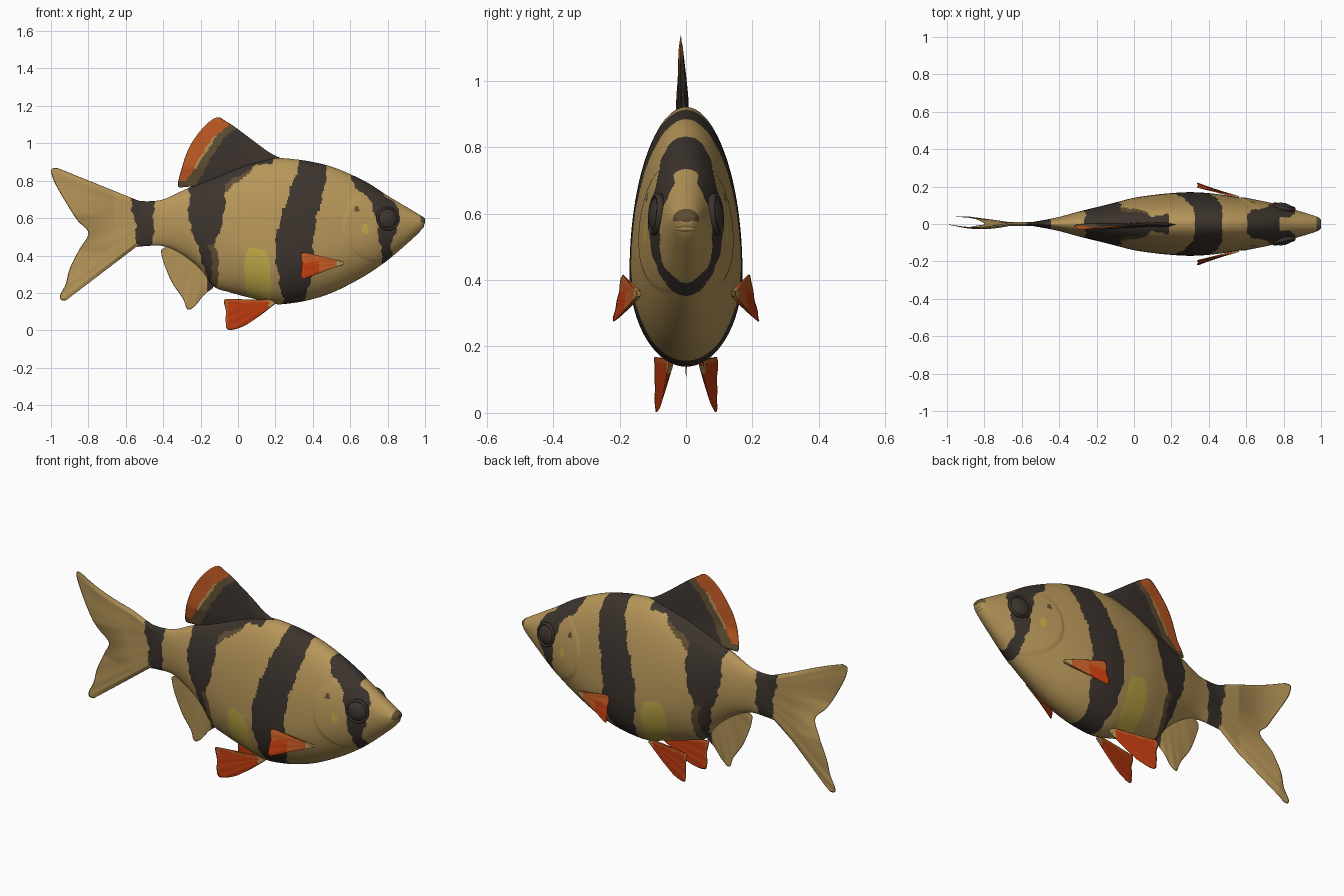
import bpy, bmesh, math
from mathutils import Vector

if "Cube" in bpy.data.objects:
    bpy.data.objects.remove(bpy.data.objects["Cube"])

COLOURS = {
    "tan": (0.47, 0.305, 0.10), "dark stripe": (0.045, 0.034, 0.027),
    "brown": (0.12, 0.078, 0.033), "yellow": (0.55, 0.42, 0.065),
    "red": (0.54, 0.045, 0.005), "orange": (0.54, 0.105, 0.018),
}
TAN, DARK, BROWN, YELLOW, RED, ORANGE = range(6)
MATS = []
for name, rgb in COLOURS.items():
    m = bpy.data.materials.new(name)
    m.diffuse_color = (*rgb, 1)
    m.use_nodes = True
    m.node_tree.nodes["Principled BSDF"].inputs["Base Color"].default_value = m.diffuse_color
    MATS.append(m)


def clamp(t):
    return max(0, min(1, t))


def curve(table, x):
    """Smooth curve through (x, value) points sorted by x."""
    if x <= table[0][0]:
        return table[0][1]
    if x >= table[-1][0]:
        return table[-1][1]
    i = max(k for k in range(len(table) - 1) if table[k][0] <= x)

    def slope(k):
        a, b = table[max(k - 1, 0)], table[min(k + 1, len(table) - 1)]
        return (b[1] - a[1]) / (b[0] - a[0])
    (x0, y0), (x1, y1) = table[i], table[i + 1]
    h = x1 - x0
    t = (x - x0) / h
    return ((2*t**3 - 3*t*t + 1) * y0 + (t**3 - 2*t*t + t) * h * slope(i)
            + (3*t*t - 2*t**3) * y1 + (t**3 - t*t) * h * slope(i + 1))


def along(points, u):
    """Point at fraction u of a smooth path of (x, z) points."""
    n = len(points) - 1
    return [curve([(k / n, p[a]) for k, p in enumerate(points)], u) for a in (0, 1)]


def finish(bm, name):
    bmesh.ops.remove_doubles(bm, verts=bm.verts, dist=1e-5)
    bmesh.ops.recalc_face_normals(bm, faces=bm.faces)
    me = bpy.data.meshes.new(name)
    bm.to_mesh(me)
    bm.free()
    for m in MATS:
        me.materials.append(m)
    for p in me.polygons:
        p.use_smooth = True
    ob = bpy.data.objects.new(name, me)
    bpy.context.collection.objects.link(ob)
    return ob


# ---- body profile tables, by x ----
TOP = [(-.66, .69), (-.6, .70), (-.55, .695), (-.48, .69), (-.4, .70), (-.3, .745), (-.2, .79),
       (-.1, .83), (0, .87), (.1, .90), (.2, .92), (.3, .915), (.4, .90), (.5, .875), (.6, .835),
       (.7, .785), (.8, .72), (.9, .66), (.97, .618), (.99, .606), (1, .598)]
BOTTOM = [(-.66, .45), (-.6, .44), (-.5, .45), (-.4, .45), (-.3, .405), (-.2, .325), (-.13, .235),
          (-.05, .205), (.1, .165), (.2, .14), (.3, .147), (.4, .167), (.5, .20), (.6, .248),
          (.7, .305), (.8, .375), (.9, .46), (.97, .525), (.99, .553), (1, .574)]
MIDDLE = [(-.66, .57), (-.3, .57), (-.1, .5), (.2, .42), (.5, .46), (.8, .55), (1, .586)]
WIDTH = [(-.66, .001), (-.58, .006), (-.5, .018), (-.4, .038), (-.3, .065), (-.2, .09),
         (-.1, .115), (0, .14), (.1, .155), (.2, .165), (.3, .17), (.4, .165), (.5, .152),
         (.6, .135), (.7, .115), (.8, .092), (.9, .064), (.97, .042), (.99, .033), (1, .022)]

# stripes: left and right edge tables, by z
STRIPES = [
    ([(.45, -.54), (.57, -.55), (.70, -.575)], [(.45, -.455), (.70, -.447)]),
    ([(.21, -.155), (.33, -.18), (.49, -.23), (.57, -.26), (.75, -.26)],
     [(.25, -.115), (.35, -.10), (.46, -.12), (.59, -.08), (.70, -.07), (.81, -.07)]),
    ([(.165, .24), (.33, .21), (.46, .20), (.62, .235), (.75, .28), (.90, .33)],
     [(.165, .36), (.33, .40), (.46, .40), (.62, .425), (.75, .46), (.90, .48)]),
    ([(.37, .775), (.45, .76), (.52, .75), (.63, .73), (.70, .70), (.755, .64), (.82, .60)],
     [(.37, .82), (.45, .82), (.52, .84), (.63, .86), (.68, .835), (.72, .788), (.86, .785)]),
]


def wobble(a):
    return .005 * math.sin(47 * a) + .003 * math.sin(113 * a + 1)


def body_colour(x, z):
    depth = curve(TOP, x) - z
    if x > .975 and z > .577:                              # mouth
        return BROWN
    if math.hypot(x - .68, (z - .54) * .8) < .019:         # cheek spots
        return YELLOW
    if math.hypot(x - .635, z - .648) < .014:
        return BROWN
    for k, (left, right) in enumerate(STRIPES):
        a, b = curve(left, z) + wobble(z), curve(right, z) + wobble(z + .7)
        if a < x < b:
            return BROWN if k == 1 and z < .46 and x > b - .035 else DARK
    if -.25 < x < .19 and depth < .02 + .25 * max(0, .1 - x) + wobble(x):  # dorsal base
        return DARK
    if -.1 < x < .08 and depth < .04 + .5 * max(0, .07 - x) + wobble(x):
        return BROWN
    p = abs(x - .105 - .06 * (.3 - z)) / .07
    if p ** 3 + (abs(z - .29) / .155) ** 3 < 1:            # belly patch
        return YELLOW
    return TAN


# ---- body loft ----
bm = bmesh.new()
rings, N, M = [], 360, 128
for i in range(N + 1):
    x = -.66 + 1.66 * i / N
    top, bot, mid, w = (curve(t, x) for t in (TOP, BOTTOM, MIDDLE, WIDTH))
    ring = []
    for j in range(M):
        a = 2 * math.pi * j / M
        s = math.sin(a)
        z = mid + s * (top - mid if s > 0 else mid - bot)
        # raised gill cover
        g = clamp((.2 - math.hypot(x - .76, z - .56)) / .014)
        bump = .005 * g * clamp((.88 - x) / .15) * abs(math.cos(a))
        y = math.cos(a) * w + math.copysign(bump, math.cos(a))
        ring.append(bm.verts.new((x, y, z)))
    rings.append(ring)
for r, q in zip(rings, rings[1:]):
    for j in range(M):
        k = (j + 1) % M
        f = bm.faces.new((r[j], r[k], q[k], q[j]))
        c = f.calc_center_median()
        f.material_index = body_colour(c.x, c.z)
bm.faces.new(rings[0])
bm.faces.new(rings[-1]).material_index = BROWN
finish(bm, "body")


def fin(name, base, edge, thick, sway, colour, n=72, m=40):
    """Two-sided tapering sheet from a base path to an edge path; sway gives y."""
    bm = bmesh.new()
    for side in (1, -1):
        grid = []
        for i in range(n + 1):
            u = i / n
            b, e = along(base, u), along(edge, u)
            row = []
            for j in range(m + 1):
                v = j / m
                x, z = (b[k] + (e[k] - b[k]) * v for k in (0, 1))
                h = thick * (1 - v ** 3) * (1 - .6 * v) * min(1, 10 * u, 10 * (1 - u))
                y = sway(x, z) + .001 * v * math.sin(40 * u)
                row.append(bm.verts.new((x, y + side * h, z)))
            grid.append(row)
        for i in range(n):
            for j in range(m):
                f = bm.faces.new((grid[i][j], grid[i + 1][j], grid[i + 1][j + 1], grid[i][j + 1]))
                c = f.calc_center_median()
                f.material_index = colour(c.x, c.z)
    return finish(bm, name)


# ---- dorsal fin with orange rear rim ----
RIM = [(.77, -.285), (.82, -.265), (.89, -.22), (.995, -.16), (1.105, -.045), (1.14, .0)]


def dorsal_colour(x, z):
    d = x - curve(RIM, z) - wobble(z)
    if d < 0:
        return BROWN if z < .80 else ORANGE
    if d < .014 and .86 < z < 1.04:
        return TAN
    return BROWN if d < .06 else DARK


fin("dorsal_fin", [(.26, .89), (.1, .87), (-.05, .82), (-.2, .765)],
    [(.24, .915), (.17, .95), (.1, 1.0), (0, 1.075), (-.06, 1.115), (-.115, 1.138), (-.19, 1.08),
     (-.26, .98), (-.30, .87), (-.32, .77), (-.26, .775)],
    .014, lambda x, z: -.004 - .075 * max(0, .05 - x) * clamp((z - .77) / .1), dorsal_colour)


# ---- tail fin, gently swaying ----
def tail_sway(x, z):
    t = max(0, -.66 - x) / .3
    low = clamp((.62 - z) / .2)
    return low * .038 * min(1, 1.3 * t) - (1 - low) * .022 * math.sin(2.75 * t)


fin("tail_fin", [(-.5, .68), (-.5, .58), (-.5, .48)],
    [(-.965, .868), (-.998, .86), (-.985, .80), (-.93, .70), (-.86, .59), (-.80, .52), (-.85, .43),
     (-.90, .33), (-.92, .25), (-.95, .19), (-.945, .163), (-.92, .16)],
    .012, tail_sway,
    lambda x, z: DARK if x > curve(STRIPES[0][0], z) + wobble(z) else TAN, 96, 60)

# ---- anal fin ----
fin("anal_fin", [(-.37, .47), (-.3, .43), (-.2, .36), (-.12, .27)],
    [(-.385, .437), (-.41, .43), (-.40, .37), (-.355, .26), (-.295, .17), (-.27, .112), (-.23, .13),
     (-.18, .19), (-.135, .225)],
    .012, lambda x, z: 0, lambda x, z: DARK if x > -.165 else TAN)

for s, label in ((-1, "right"), (1, "left")):
    # ---- pelvic fin ----
    fin(label + "_pelvic_fin", [(.17, .168), (.19, .155), (.20, .142)],
        [(.10, .163), (.0, .160), (-.072, .165), (-.064, .10), (-.066, .05), (-.052, .003),
         (.03, .022), (.12, .08)],
        .007, lambda x, z: s * (.045 + .185 * (.2 - x)),
        lambda x, z: TAN if x > .165 else ORANGE if x < -.055 or z > .15 else RED, 40, 24)
    # ---- pectoral fin ----
    fin(label + "_pectoral_fin", [(.56, .368), (.565, .36), (.56, .35)],
        [(.45, .393), (.345, .415), (.342, .35), (.338, .285), (.36, .278), (.45, .315)],
        .007, lambda x, z: s * (.143 + (.56 - x) * (.285 - .9 * (z - .35))),
        lambda x, z: TAN if x > .53 else RED if x < .43 and z < .367 + wobble(x) else ORANGE,
        40, 24)
    # ---- eye: flattened ball with a raised rim ----
    bm = bmesh.new()
    bmesh.ops.create_uvsphere(bm, u_segments=40, v_segments=24, radius=1)
    for v in bm.verts:
        v.co = Vector((v.co.x * .055, v.co.y * .028, v.co.z * .055))
    R, r = 36, 10
    rim = [[bm.verts.new(((.057 + .007 * math.cos(b)) * math.cos(a), s * .006 + .012 * math.sin(b),
                          (.057 + .007 * math.cos(b)) * math.sin(a)))
            for b in (2 * math.pi * j / r for j in range(r))]
           for a in (2 * math.pi * i / R for i in range(R))]
    for i in range(R):
        for j in range(r):
            bm.faces.new((rim[i][j], rim[(i + 1) % R][j], rim[(i + 1) % R][(j + 1) % r],
                          rim[i][(j + 1) % r]))
    for f in bm.faces:
        f.material_index = DARK
    eye = finish(bm, label + "_eye")
    eye.location = (.80, s * .084, .597)
    eye.rotation_euler = (s * .1, 0, -s * .22)

# ---- lower lip ----
bm = bmesh.new()
bmesh.ops.create_uvsphere(bm, u_segments=24, v_segments=16, radius=1)
for v in bm.verts:
    v.co = Vector((.972 + v.co.x * .022, v.co.y * .034, .556 + v.co.z * .014))
finish(bm, "lower_lip")
